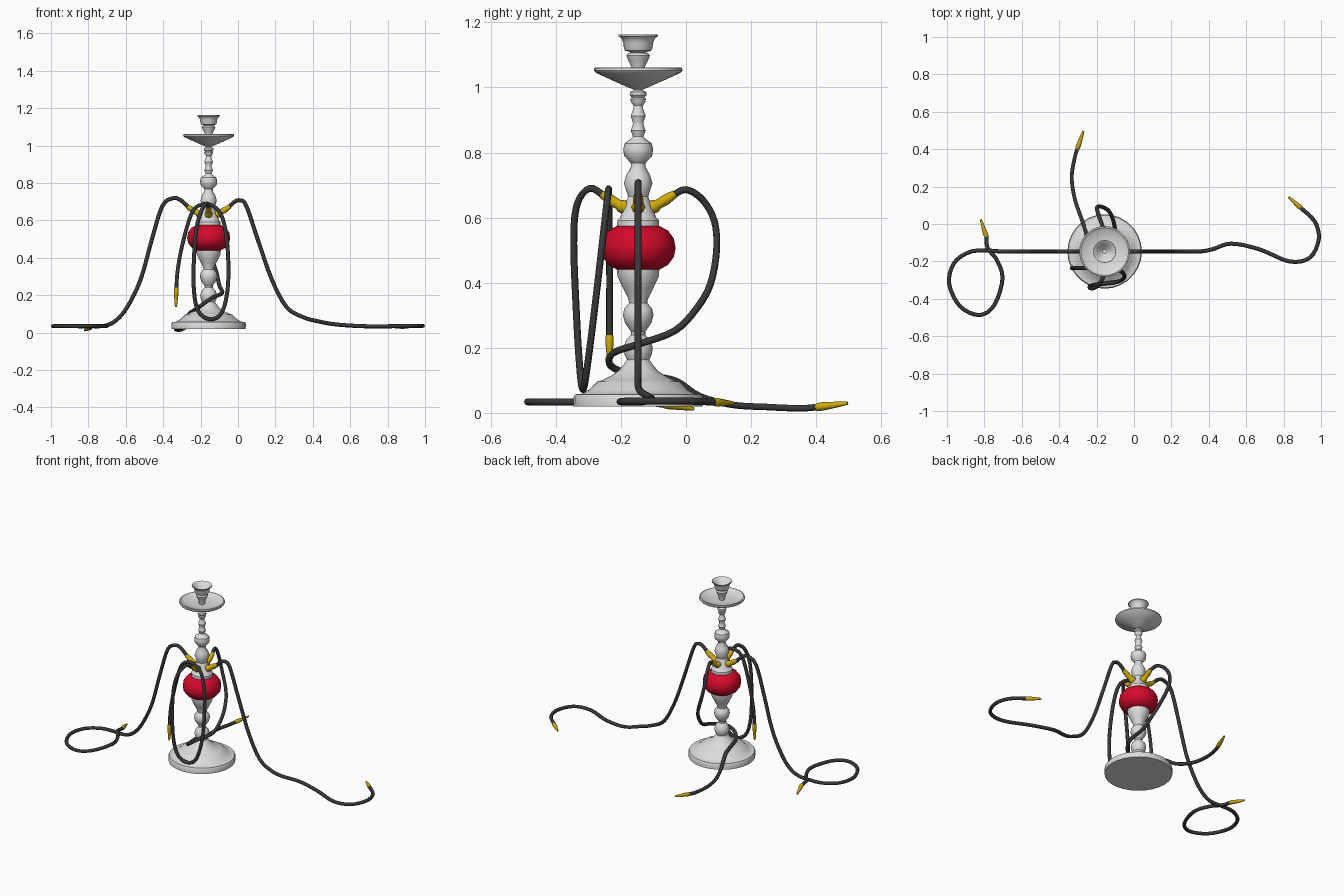
import bpy, math
from mathutils import Vector

CX, CY = -0.157, -0.147


def mat(name, col):
    m = bpy.data.materials.new(name)
    m.diffuse_color = (*col, 1)
    return m


SILVER = mat("silver", (0.72, 0.72, 0.72))
RED = mat("red glass", (0.66, 0.003, 0.025))
GOLD = mat("gold", (0.62, 0.40, 0.005))
BLACK = mat("dark hose", (0.04, 0.04, 0.042))


def lathe(name, profile, material, sides=24, angle=35):
    """Spin (radius, z) points about the pipe axis."""
    verts, faces = [], []
    for r, z in profile:
        for i in range(sides):
            a = 2 * math.pi * i / sides
            verts.append((CX + r * math.cos(a), CY + r * math.sin(a), z))
    for k in range(len(profile) - 1):
        for i in range(sides):
            j = (i + 1) % sides
            faces.append((k * sides + i, k * sides + j, (k + 1) * sides + j, (k + 1) * sides + i))
    faces.append(tuple(reversed(range(sides))))
    n = (len(profile) - 1) * sides
    faces.append(tuple(range(n, n + sides)))
    me = bpy.data.meshes.new(name)
    me.from_pydata(verts, [], faces)
    me.materials.append(material)
    ob = bpy.data.objects.new(name, me)
    bpy.context.collection.objects.link(ob)
    bpy.ops.object.select_all(action='DESELECT')
    bpy.context.view_layer.objects.active = ob
    ob.select_set(True)
    bpy.ops.object.shade_smooth_by_angle(angle=math.radians(angle))
    return ob


def smooth_path(pts, steps=4):
    """Catmull-Rom through the points."""
    p = [Vector(q) for q in pts]
    p = [2 * p[0] - p[1]] + p + [2 * p[-1] - p[-2]]
    out = []
    for i in range(1, len(p) - 2):
        a, b, c, d = p[i - 1:i + 3]
        for s in range(steps):
            t = s / steps
            out.append(0.5 * (2 * b + (c - a) * t + (2 * a - 5 * b + 4 * c - d) * t * t
                              + (3 * b - a - 3 * c + d) * t ** 3))
    return out + [p[-2]]


def tube(name, pts, radii, material):
    cu = bpy.data.curves.new(name, 'CURVE')
    cu.dimensions = '3D'
    cu.bevel_depth = 1.0
    cu.bevel_resolution = 2
    cu.use_fill_caps = True
    sp = cu.splines.new('POLY')
    sp.points.add(len(pts) - 1)
    for i, q in enumerate(pts):
        sp.points[i].co = (*q, 1)
        sp.points[i].radius = radii[i]
    cu.materials.append(material)
    ob = bpy.data.objects.new(name, cu)
    bpy.context.collection.objects.link(ob)
    return ob


def hose(name, pts, tip):
    """Hose along pts, then a tapered gold mouthpiece to tip."""
    path = smooth_path(pts)
    tube(name + "_hose", path, [0.0108] * len(path), BLACK)
    a, b = Vector(pts[-1]), Vector(tip)
    ts = [-0.05, 0, 0.15, 0.45, 0.75, 1]
    tube(name + "_mouthpiece", [a.lerp(b, t) for t in ts],
         [0.011, 0.0125, 0.013, 0.0105, 0.008, 0.005], GOLD)


# base and lower stem
lathe("base", [(0.198, 0.02), (0.199, 0.048), (0.194, 0.057), (0.176, 0.058), (0.15, 0.072), (0.126, 0.096),
               (0.112, 0.1), (0.085, 0.113), (0.06, 0.13), (0.042, 0.152), (0.033, 0.165)], SILVER, 28)
lathe("lower_stem", [(0.033, 0.16), (0.042, 0.18), (0.045, 0.2), (0.038, 0.222), (0.022, 0.24),
                     (0.022, 0.25), (0.04, 0.275), (0.047, 0.3), (0.043, 0.32), (0.028, 0.338),
                     (0.03, 0.35), (0.045, 0.38), (0.064, 0.42), (0.065, 0.44)], SILVER, 16)

# red bowl body
lathe("red_body", [(0.065, 0.44), (0.092, 0.455), (0.11, 0.48), (0.115, 0.506), (0.11, 0.535),
                   (0.092, 0.56), (0.065, 0.575)], RED, 16, 50)

# shoulder and upper beaded stem
lathe("upper_stem", [(0.065, 0.57), (0.064, 0.592), (0.056, 0.6), (0.04, 0.64), (0.031, 0.665),
                     (0.034, 0.675), (0.044, 0.705), (0.037, 0.73), (0.022, 0.757), (0.023, 0.768),
                     (0.043, 0.79), (0.046, 0.81), (0.042, 0.828), (0.019, 0.845), (0.016, 0.85),
                     (0.023, 0.868), (0.016, 0.888), (0.017, 0.895), (0.023, 0.913), (0.016, 0.932),
                     (0.014, 0.944), (0.022, 0.955), (0.024, 0.965), (0.02, 0.97), (0.026, 0.977),
                     (0.025, 0.986), (0.014, 0.992), (0.014, 1.01)], SILVER, 16)

# ash tray dish
lathe("tray", [(0.012, 0.993), (0.03, 1.0), (0.075, 1.02), (0.13, 1.045), (0.136, 1.052), (0.135, 1.06),
               (0.128, 1.062), (0.115, 1.052), (0.06, 1.043), (0.02, 1.042)], SILVER, 28)

# hollow tobacco cup
lathe("cup", [(0.018, 1.04), (0.02, 1.062), (0.03, 1.082), (0.036, 1.098), (0.03, 1.106), (0.022, 1.108),
              (0.04, 1.113), (0.044, 1.122), (0.046, 1.138), (0.052, 1.152), (0.061, 1.158),
              (0.06, 1.163), (0.05, 1.158), (0.035, 1.135), (0.012, 1.115)], SILVER, 20)

# four gold ports
for name, dx, dy in (("right", 1, 0), ("left", -1, 0), ("back", 0, 1), ("front", 0, -1)):
    prof = [(0.02, 0.628, 0.017), (0.043, 0.632, 0.021), (0.055, 0.637, 0.02), (0.06, 0.64, 0.015),
            (0.085, 0.655, 0.0165), (0.113, 0.673, 0.012)]
    tube(name + "_port", [(CX + dx * d, CY + dy * d, z) for d, z, _ in prof], [r for *_, r in prof], GOLD)

# right hose: drops to the floor and curls back
hose("right", [(CX + .105, CY, .668), (-.02, CY, .698), (.012, CY, .707), (.045, CY, .676), (.105, CY, .5),
               (.18, CY, .286), (.26, CY, .136), (.35, CY, .082), (.42, -.135, .062), (.52, -.105, .044),
               (.67, -.135, .034), (.83, -.2, .034), (.94, -.18, .036), (.988, -.08, .036),
               (.965, .015, .036), (.89, .088, .033)], (.825, .145, .03))

# left hose: drops to the floor and makes a full loop
hose("left", [(CX - .105, CY, .668), (-.31, CY, .71), (-.35, CY, .718), (-.405, CY, .676), (-.46, CY, .5),
              (-.52, CY, .286), (-.59, CY, .14), (-.65, CY, .067), (-.71, CY, .037), (-.79, -.142, .034),
              (-.88, -.15, .034), (-.963, -.21, .034), (-.988, -.32, .034), (-.93, -.44, .034),
              (-.825, -.487, .034), (-.745, -.43, .034), (-.703, -.29, .034), (-.735, -.19, .034),
              (-.782, -.13, .034), (-.79, -.065, .026)], (-.82, .025, .012))

# back hose: swings round the stem and out over the floor
hose("back", [(CX, CY + .105, .668), (-.172, .0, .686), (-.19, .05, .656), (-.198, .087, .59),
              (-.18, .094, .5), (-.14, .075, .396), (-.115, .032, .32), (-.1, -.035, .252),
              (-.085, -.143, .212), (-.14, -.222, .185), (-.19, -.235, .15), (-.225, -.19, .125),
              (-.245, -.1, .112), (-.262, -.03, .098), (-.285, .04, .052), (-.318, .14, .025),
              (-.333, .25, .018), (-.318, .35, .014), (-.302, .405, .018)], (-.27, .497, .03))

# front hose: hangs in a long loop, crosses over the top and ends hanging down
hose("front", [(CX, CY - .105, .668), (-.17, -.296, .69), (-.2, -.335, .64), (-.227, -.345, .52),
               (-.238, -.335, .27), (-.215, -.325, .12), (-.15, -.317, .072), (-.085, -.308, .11),
               (-.053, -.288, .26), (-.058, -.262, .48), (-.09, -.245, .63), (-.155, -.238, .686),
               (-.225, -.238, .67), (-.262, -.236, .6), (-.302, -.235, .45), (-.323, -.235, .33),
               (-.33, -.235, .235)], (-.332, -.235, .136))
